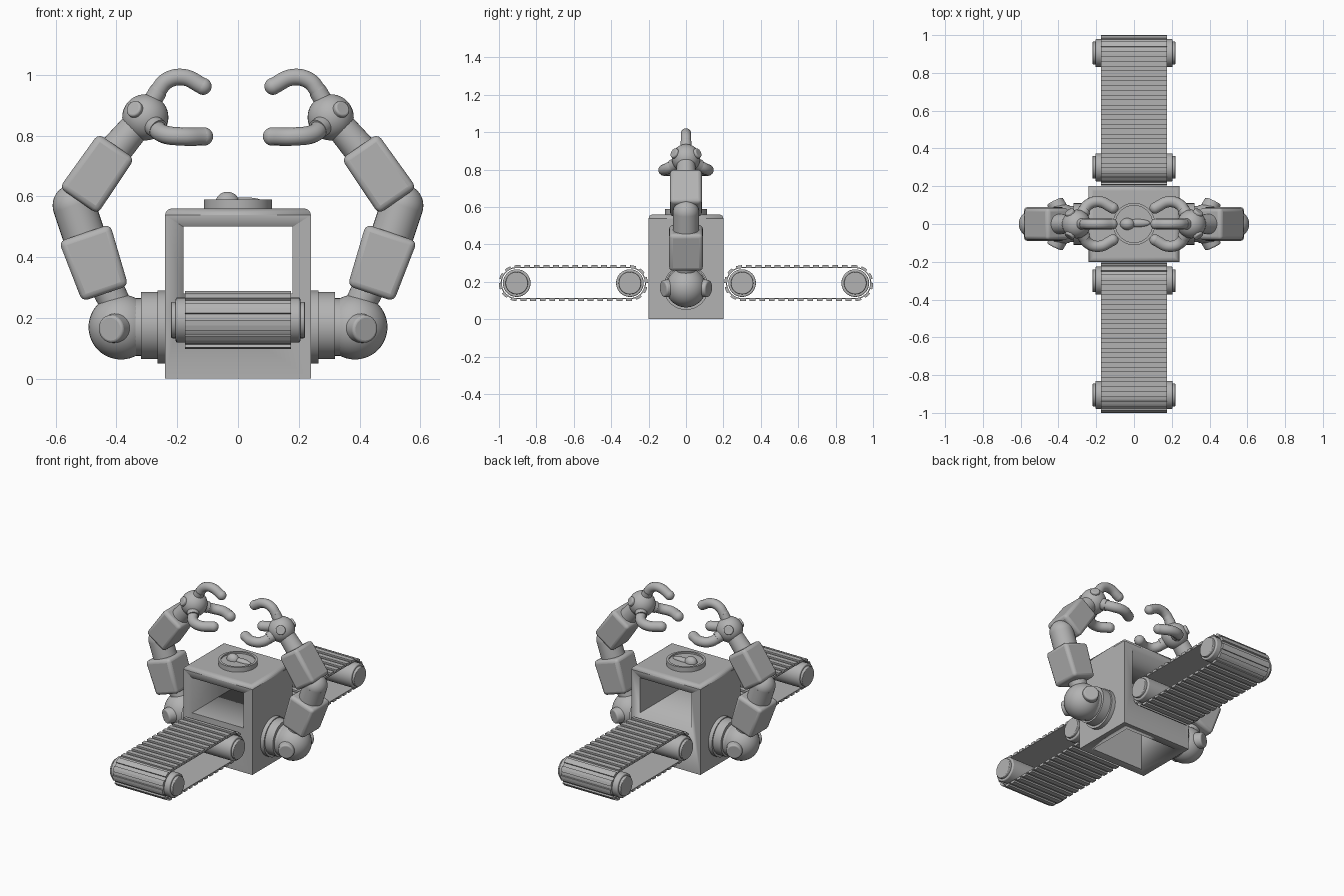
import bpy, bmesh, math
from mathutils import Vector

if "Cube" in bpy.data.objects:
    bpy.data.objects.remove(bpy.data.objects["Cube"])

grey = bpy.data.materials.new("plain grey")
grey.use_nodes = True
COLOUR = (0.45, 0.45, 0.45, 1)
grey.diffuse_color = COLOUR
grey.node_tree.nodes["Principled BSDF"].inputs["Base Color"].default_value = COLOUR


def make(name, bm, bevel=0, smooth=True):
    """Turn a bmesh into a named object with optional rounded edges."""
    bmesh.ops.recalc_face_normals(bm, faces=bm.faces)
    mesh = bpy.data.meshes.new(name)
    bm.to_mesh(mesh)
    bm.free()
    ob = bpy.data.objects.new(name, mesh)
    bpy.context.collection.objects.link(ob)
    mesh.materials.append(grey)
    if bevel:
        mod = ob.modifiers.new("rounding", 'BEVEL')
        mod.width, mod.segments, mod.limit_method = bevel, 3, 'ANGLE'
    if smooth:
        bpy.ops.object.select_all(action='DESELECT')
        ob.select_set(True)
        bpy.context.view_layer.objects.active = ob
        bpy.ops.object.shade_smooth_by_angle(angle=math.radians(35))
    return ob


def box(name, lo, hi, bevel=0):
    bm = bmesh.new()
    bmesh.ops.create_cube(bm, size=1)
    lo, hi = Vector(lo), Vector(hi)
    for v in bm.verts:
        v.co = (lo + hi) / 2 + v.co * (hi - lo)
    return make(name, bm, bevel)


def rod(name, a, b, r1, r2=None, bevel=0, sides=32):
    """Cylinder or cone between two points."""
    a, b = Vector(a), Vector(b)
    bm = bmesh.new()
    bmesh.ops.create_cone(bm, cap_ends=True, segments=sides, radius1=r1,
                          radius2=r1 if r2 is None else r2, depth=(b - a).length)
    bm.transform((b - a).to_track_quat('Z', 'Y').to_matrix().to_4x4())
    bmesh.ops.translate(bm, verts=bm.verts, vec=(a + b) / 2)
    return make(name, bm, bevel)


def ball(name, c, r, scale=(1, 1, 1)):
    bm = bmesh.new()
    bmesh.ops.create_uvsphere(bm, u_segments=32, v_segments=20, radius=r)
    bmesh.ops.scale(bm, verts=bm.verts, vec=scale)
    bmesh.ops.translate(bm, verts=bm.verts, vec=c)
    return make(name, bm)


def limb(name, a, b, width, depth, taper):
    """Rounded block whose long axis runs from a to b in the xz plane."""
    a, b = Vector(a), Vector(b)
    bm = bmesh.new()
    bmesh.ops.create_cube(bm, size=1)
    for v in bm.verts:
        k = taper if v.co.z < 0 else 1
        v.co = Vector((v.co.x * width * k, v.co.y * depth, v.co.z * (b - a).length))
    angle = math.atan2(b.x - a.x, b.z - a.z)
    for v in bm.verts:
        x, z = v.co.x, v.co.z
        v.co.x = x * math.cos(angle) + z * math.sin(angle)
        v.co.z = z * math.cos(angle) - x * math.sin(angle)
    bmesh.ops.translate(bm, verts=bm.verts, vec=(a + b) / 2)
    return make(name, bm, 0.02)


def finger(name, points, r):
    """Bent round finger with a ball at its tip."""
    curve = bpy.data.curves.new(name, 'CURVE')
    curve.dimensions = '3D'
    curve.bevel_depth, curve.bevel_resolution, curve.resolution_u = r, 5, 8
    curve.use_fill_caps = True
    sp = curve.splines.new('BEZIER')
    sp.bezier_points.add(len(points) - 1)
    for p, co in zip(sp.bezier_points, points):
        p.co = co
        p.handle_left_type = p.handle_right_type = 'AUTO'
    ob = bpy.data.objects.new(name, curve)
    bpy.context.collection.objects.link(ob)
    curve.materials.append(grey)
    ball(name + "_tip", points[-1], r)
    ball(name + "_root", points[0], r)


# Housing: rounded block with a window through it and a pocket below
housing = box("housing", (-.24, -.2, 0), (.24, .2, .56))
rounding = housing.modifiers.new("rounding", 'BEVEL')
rounding.width, rounding.segments, rounding.limit_method = .022, 4, 'WEIGHT'
weight = housing.data.attributes.new("bevel_weight_edge", 'FLOAT', 'EDGE')
for e in housing.data.edges:
    top = all(housing.data.vertices[i].co.z > .5 for i in e.vertices)
    weight.data[e.index].value = 1 if top else 0
for name, lo, hi in (("window_cutter", (-.18, -.3, .28), (.18, .3, .5)),
                     ("pocket_cutter", (-.18, -.15, -.1), (.18, .15, .23))):
    cutter = box(name, lo, hi)
    cutter.hide_render = True
    cutter.hide_set(True)
    cutter.display_type = 'WIRE'
    cut = housing.modifiers.new(name, 'BOOLEAN')
    cut.object, cut.operation, cut.solver = cutter, 'DIFFERENCE', 'EXACT'
bpy.context.view_layer.update()
solid = bpy.data.meshes.new_from_object(housing.evaluated_get(bpy.context.evaluated_depsgraph_get()))
housing.modifiers.clear()
housing.data = solid
for name in ("window_cutter", "pocket_cutter"):
    bpy.data.objects.remove(bpy.data.objects[name])

# Round lid with a raised rim and a plain low mound
rod("lid", (0, 0, .55), (0, 0, .58), .112, bevel=.004, sides=48)
bm = bmesh.new()
ring = [bm.verts.new((r, 0, z)) for r, z in ((.098, .575), (.112, .575), (.112, .59), (.098, .59))]
edges = [bm.edges.new((ring[i], ring[(i + 1) % 4])) for i in range(4)]
bmesh.ops.spin(bm, geom=ring + edges, axis=(0, 0, 1), cent=(0, 0, 0),
               angle=math.tau, steps=48, use_merge=True)
make("lid_rim", bm)
ball("lid_mound", (-.035, 0, .58), .035, (1.1, .9, 1))
ball("lid_mound_tail", (.02, .005, .58), .06, (1.1, .35, .28))

# Conveyors: toothed hollow belt around two capped rollers
NEAR, FAR, MID = .3, .905, .193


def around(s, r):
    """Point at distance s along a stadium loop, pushed out to radius r."""
    span, arc = FAR - NEAR, math.pi * .085
    if s < span:
        return NEAR + s, MID + r
    if s < span + arc:
        t = (s - span) / .085
        return FAR + r * math.sin(t), MID + r * math.cos(t)
    if s < 2 * span + arc:
        return FAR - (s - span - arc), MID - r
    t = (s - 2 * span - arc) / .085
    return NEAR - r * math.sin(t), MID - r * math.cos(t)


def belt(name, side):
    loop = 2 * (FAR - NEAR) + math.tau * .085
    teeth, bm, rows = 34, bmesh.new(), []
    for i in range(teeth):
        for f, r in ((0, .086), (.22, .086), (.4, .086), (.4, .096), (.7, .096), (1, .096), (1, .086)):
            s = loop * min((i + f) / teeth, .99999)
            rows.append([bm.verts.new((x, side * y, z)) for x, (y, z) in
                         ((-.174, around(s, .08)), (.174, around(s, .08)),
                          (.174, around(s, r)), (-.174, around(s, r)))])
    for a, b in zip(rows, rows[1:] + rows[:1]):
        for k in range(4):
            j = (k + 1) % 4
            bm.faces.new((a[k], a[j], b[j], b[k]))
    bmesh.ops.remove_doubles(bm, verts=bm.verts, dist=.0001)
    make(name, bm, smooth=False)


for label, side in (("front", -1), ("back", 1)):
    belt(label + "_belt", side)
    for end, y in (("inner", NEAR), ("outer", FAR)):
        part = f"{label}_{end}_roller"
        rod(part, (-.205, side * y, MID), (.205, side * y, MID), .074, bevel=.006)
        rod(part + "_caps", (-.22, side * y, MID), (.22, side * y, MID), .06, bevel=.004)

# Arms, mirrored left and right
for label, s in (("left", 1), ("right", -1)):
    def at(x, y, z):
        return (s * x, y, z)
    rod(label + "_shoulder_flange", at(.23, 0, .17), at(.265, 0, .17), .12, sides=48)
    rod(label + "_shoulder_collar", at(.26, 0, .175), at(.32, 0, .175), .11, sides=48)
    rod(label + "_shoulder_neck", at(.31, 0, .17), at(.36, 0, .17), .095)
    ball(label + "_shoulder", at(.385, 0, .17), .107)
    rod(label + "_lower_neck", at(.395, 0, .23), at(.45, 0, .34), .05, .055)
    limb(label + "_lower_arm", at(.437, 0, .28), at(.505, 0, .48), .178, .18, .9)
    rod(label + "_elbow_neck", at(.5, 0, .45), at(.54, 0, .57), .07)
    ball(label + "_elbow", at(.54, 0, .57), .07)
    limb(label + "_upper_arm", at(.525, 0, .585), at(.4, 0, .765), .145, .17, 1.05)
    rod(label + "_wrist_neck", at(.43, 0, .72), at(.32, 0, .85), .056, .048)
    ball(label + "_wrist", at(.305, 0, .86), .076)
    for face, y in (("front", -1), ("back", 1)):
        rod(f"{label}_{face}_shoulder_bolt", at(.395, y * .07, .168), at(.42, y * .122, .163),
            .05, .045, bevel=.008)
        rod(f"{label}_{face}_wrist_bolt", at(.32, y * .03, .872), at(.345, y * .068, .89),
            .03, .027, bevel=.006)
        finger(f"{label}_{face}_finger", [at(.275, y * .05, .83), at(.245, y * .1, .805),
               at(.185, y * .118, .797), at(.112, y * .085, .797)], .03)
        rod(f"{label}_{face}_finger_socket", at(.3, y * .02, .85), at(.262, y * .072, .82), .034)
    finger(label + "_top_finger", [at(.265, 0, .945), at(.235, 0, .98), at(.18, 0, .992),
           at(.115, 0, .962)], .028)
    rod(label + "_top_finger_socket", at(.3, 0, .88), at(.262, 0, .948), .03)
